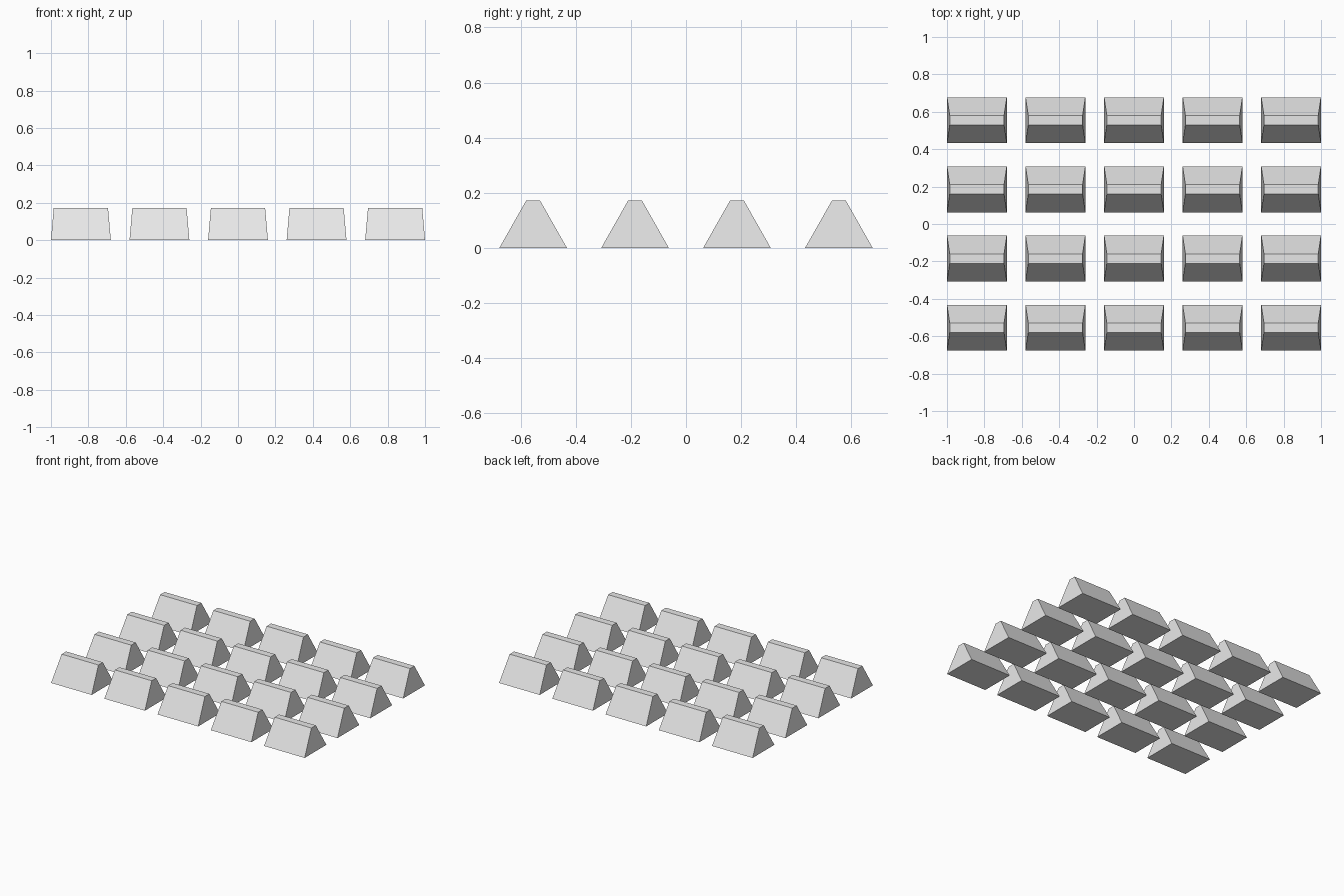
import bpy
import bmesh

if "Cube" in bpy.data.objects:
    bpy.data.objects.remove(bpy.data.objects["Cube"], do_unlink=True)

COLUMNS, ROWS = 5, 4
SPACING_X, SPACING_Y = 0.42, 0.37
BASE_X, BASE_Y = 0.32, 0.245
TOP_X, TOP_Y = 0.29, 0.05
HEIGHT = 0.172

# Plain grey material
grey = bpy.data.materials.new("light_grey")
grey.use_nodes = True
color = (0.8, 0.8, 0.8, 1)
grey.diffuse_color = color
grey.node_tree.nodes["Principled BSDF"].inputs["Base Color"].default_value = color

# Tapered ingot: a cube with its top face narrowed
bm = bmesh.new()
bmesh.ops.create_cube(bm, size=1)
for v in bm.verts:
    top = v.co.z > 0
    v.co.x *= TOP_X if top else BASE_X
    v.co.y *= TOP_Y if top else BASE_Y
    v.co.z = HEIGHT if top else 0
mesh = bpy.data.meshes.new("ingot")
bm.to_mesh(mesh)
bm.free()
mesh.materials.append(grey)

# Grid of ingots sharing the same mesh
for row in range(ROWS):
    for col in range(COLUMNS):
        ingot = bpy.data.objects.new(f"ingot_row{row + 1}_column{col + 1}", mesh)
        ingot.location = ((col - (COLUMNS - 1) / 2) * SPACING_X,
                          (row - (ROWS - 1) / 2) * SPACING_Y, 0)
        bpy.context.collection.objects.link(ingot)
